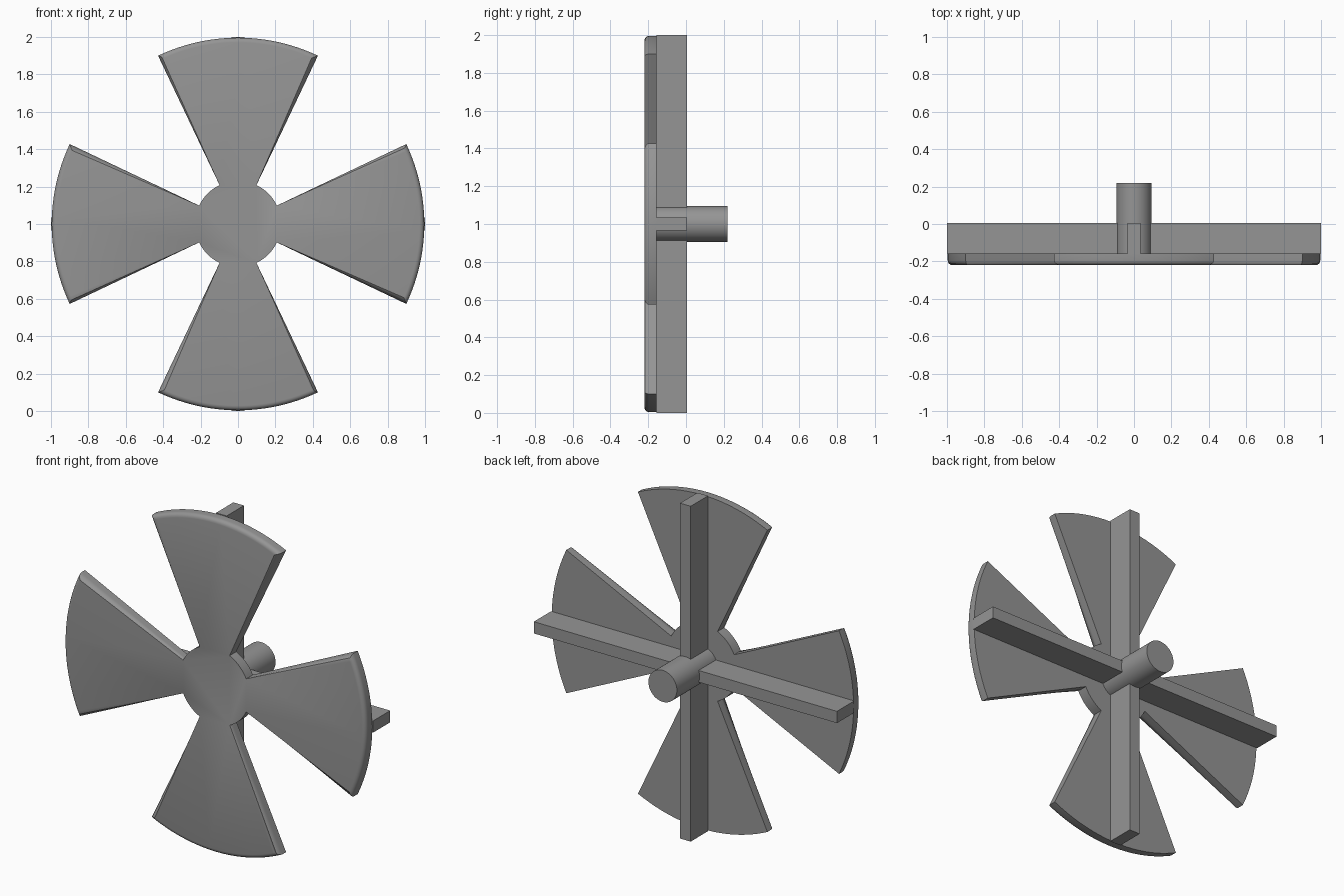
import bpy, bmesh, math
from mathutils import Matrix

if "Cube" in bpy.data.objects:
    bpy.data.objects.remove(bpy.data.objects["Cube"])

CZ = 1.0                      # height of the wheel centre
FRONT, BACK = -0.22, -0.157   # blade plate depth range
RIB_BACK, SHAFT_BACK = 0.006, 0.22
R_BLADE, R_HUB = 0.996, 0.23
HALF = math.radians(25.4)     # half angle of a blade

grey = bpy.data.materials.new("plain_grey")
grey.diffuse_color = (0.3, 0.3, 0.3, 1)
grey.use_nodes = True
grey.node_tree.nodes["Principled BSDF"].inputs["Base Color"].default_value = grey.diffuse_color


def finish(name, bm, smooth=True):
    bmesh.ops.recalc_face_normals(bm, faces=bm.faces[:])
    mesh = bpy.data.meshes.new(name)
    bm.to_mesh(mesh)
    bm.free()
    mesh.materials.append(grey)
    ob = bpy.data.objects.new(name, mesh)
    bpy.context.collection.objects.link(ob)
    if smooth:
        bpy.ops.object.select_all(action='DESELECT')
        ob.select_set(True)
        bpy.context.view_layer.objects.active = ob
        bpy.ops.object.shade_smooth_by_angle(angle=math.radians(30))
    return ob


def box(name, sx, sz):
    bm = bmesh.new()
    mid = (BACK + RIB_BACK) / 2
    bmesh.ops.create_cube(bm, size=1, matrix=Matrix.Translation((0, mid, CZ))
                          @ Matrix.Diagonal((sx, RIB_BACK - BACK, sz, 1)))
    return finish(name, bm, smooth=False)


# Blade plate: four sectors joined by the hub, in one outline
def arc(radius, a, b, n):
    return [(radius * math.cos(a + (b - a) * i / n),
             radius * math.sin(a + (b - a) * i / n)) for i in range(n + 1)]


outline = []
for k in range(4):
    c = k * math.pi / 2
    outline += arc(R_BLADE, c - HALF, c + HALF, 24)
    outline += arc(R_HUB, c + HALF, c + math.pi / 2 - HALF, 10)

bm = bmesh.new()
face = bm.faces.new([bm.verts.new((x, FRONT, CZ + z)) for x, z in outline])
ext = bmesh.ops.extrude_face_region(bm, geom=[face], use_keep_orig=True)
for v in ext["geom"]:
    if isinstance(v, bmesh.types.BMVert):
        v.co.y = BACK
bmesh.ops.recalc_face_normals(bm, faces=bm.faces[:])


# Rounded front rim on the blades, hub edge left sharp
def on_rim(e):
    m = (e.verts[0].co + e.verts[1].co) / 2
    return (all(abs(v.co.y - FRONT) < 1e-5 for v in e.verts)
            and math.hypot(m.x, m.z - CZ) > R_HUB + 0.02)


bmesh.ops.bevel(bm, geom=[e for e in bm.edges if on_rim(e)], offset=0.025,
                segments=4, profile=0.5, affect='EDGES')
finish("blade_plate", bm)

# Crossed stiffening ribs behind the blades
box("vertical_rib", 0.07, 2.0)
box("horizontal_rib", 2.0, 0.07)

# Axle shaft
bm = bmesh.new()
bmesh.ops.create_cone(bm, cap_ends=True, segments=48, radius1=0.094, radius2=0.094,
                      depth=SHAFT_BACK - BACK,
                      matrix=Matrix.Translation((0, (SHAFT_BACK + BACK) / 2, CZ))
                      @ Matrix.Rotation(math.pi / 2, 4, 'X'))
finish("axle_shaft", bm)
